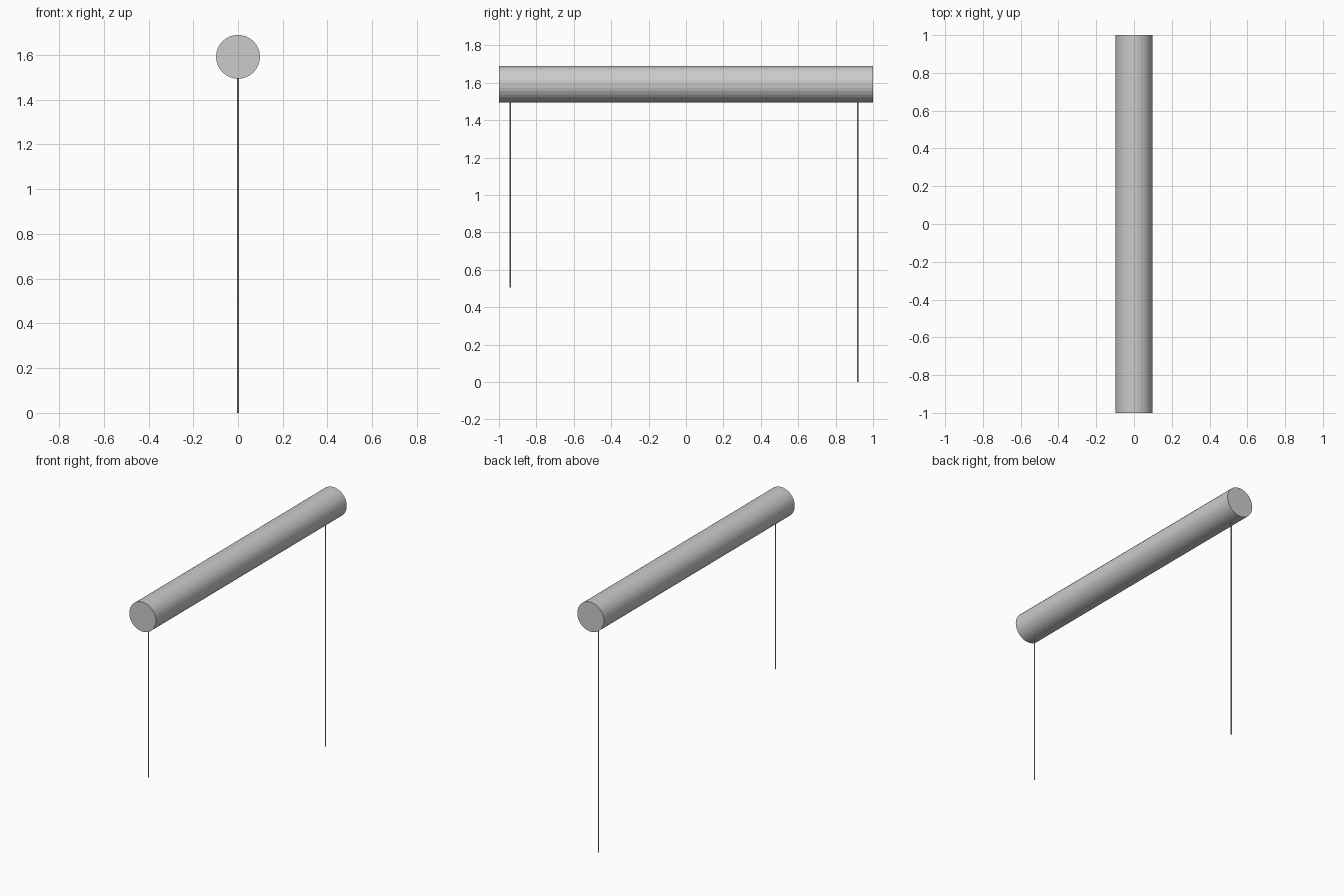
import bpy
import math

if "Cube" in bpy.data.objects:
    bpy.data.objects.remove(bpy.data.objects["Cube"])

ROLLER_Z = 1.592
ROLLER_R = 0.098


def cylinder(name, radius, length, location, sides, rotation=(0, 0, 0)):
    bpy.ops.mesh.primitive_cylinder_add(vertices=sides, radius=radius, depth=length,
                                        location=location, rotation=rotation)
    obj = bpy.context.object
    obj.name = name
    bpy.ops.object.transform_apply(location=False, rotation=True, scale=True)
    return obj


def cord(name, y, bottom):
    # Thin cord hanging from the underside of the roller
    top = ROLLER_Z - ROLLER_R + 0.003
    return cylinder(name, 0.0035, top - bottom, (0, y, (top + bottom) / 2), 8)


# Horizontal roller along the depth axis
cylinder("roller", ROLLER_R, 2.0, (0, 0, ROLLER_Z), 32, (math.pi / 2, 0, 0))

# Short cord at the front, long cord at the back
cord("front_cord", -0.94, 0.505)
cord("back_cord", 0.918, 0.0)
